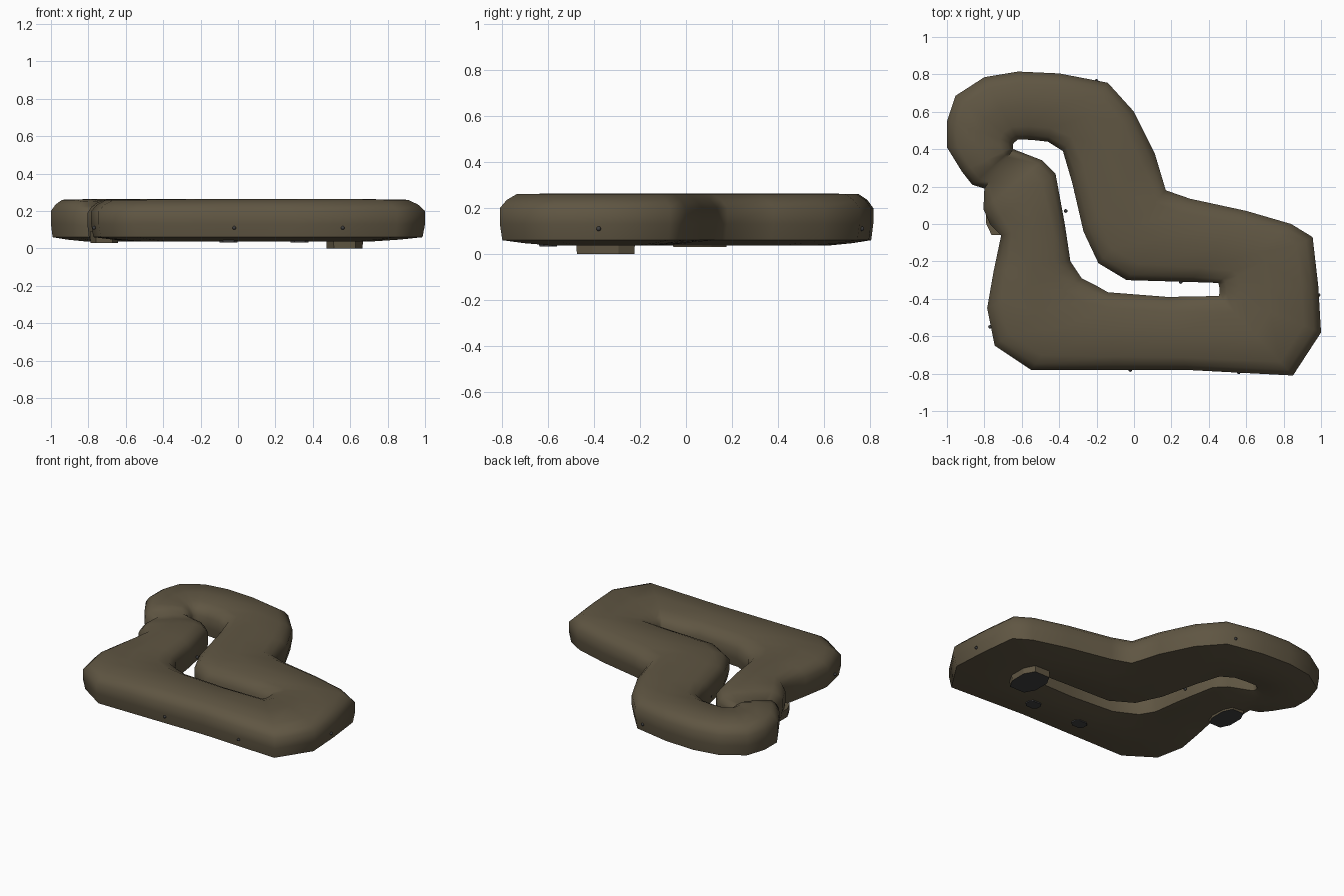
import bpy, bmesh, math

if "Cube" in bpy.data.objects:
    bpy.data.objects.remove(bpy.data.objects["Cube"])

def mat(name, rgb):
    m = bpy.data.materials.new(name)
    m.diffuse_color = (*rgb, 1)
    m.use_nodes = True
    m.node_tree.nodes["Principled BSDF"].inputs["Base Color"].default_value = m.diffuse_color
    return m

BROWN = mat("olive brown", (0.115, 0.092, 0.055))
GREY = mat("dark grey", (0.05, 0.05, 0.052))

def finish(name, bm, mats, angle=None):
    bmesh.ops.recalc_face_normals(bm, faces=bm.faces)
    me = bpy.data.meshes.new(name)
    bm.to_mesh(me)
    bm.free()
    ob = bpy.data.objects.new(name, me)
    bpy.context.collection.objects.link(ob)
    for m in mats:
        me.materials.append(m)
    if angle:
        bpy.ops.object.select_all(action='DESELECT')
        ob.select_set(True)
        bpy.context.view_layer.objects.active = ob
        bpy.ops.object.shade_smooth_by_angle(angle=math.radians(angle))
    return ob

# Folded tube body: each row is outer x, y and inner (slot side) x, y
RINGS = [
    (-.80, .19, -.645, .40), (-.805, .08, -.49, .34), (-.77, 0, -.42, .27),
    (-.71, -.06, -.37, 0), (-.75, -.25, -.34, -.20), (-.785, -.45, -.32, -.23),
    (-.745, -.65, -.28, -.29), (-.55, -.78, -.21, -.325), (-.10, -.78, -.14, -.365),
    (.28, -.78, .18, -.39), (.85, -.81, .455, -.385), (1, -.58, .457, -.36),
    (.985, -.33, .457, -.345), (.955, -.07, .455, -.33), (.84, 0, .45, -.315),
    (.60, .07, .30, -.31), (.30, .135, -.04, -.30), (.17, .18, -.19, -.21),
    (.11, .38, -.27, -.04), (0, .60, -.33, .22), (-.14, .755, -.38, .39),
    (-.40, .805, -.46, .44), (-.62, .815, -.55, .45), (-.80, .785, -.62, .452),
    (-.955, .685, -.635, .44), (-1, .55, -.645, .43), (-1, .41, -.648, .42),
    (-.92, .28, -.648, .41), (-.865, .21, -.647, .405)]
# Cross-section: fraction from outer to inner side, height
PROFILE = [(.025, .06), (0, .13), (0, .20), (.07, .235), (.17, .26), (.5, .263),
           (.80, .255), (.93, .23), (1, .19), (1, .12), (.975, .06), (.75, .045),
           (.5, .038), (.25, .047)]
SQUASH = {0: .82, 1: .93, 28: .95}   # pinched seam where the two ends meet

bm = bmesh.new()
loops = []
for i, (ox, oy, ix, iy) in enumerate(RINGS):
    s = SQUASH.get(i, 1)
    loops.append([bm.verts.new((ox + (ix - ox) * t, oy + (iy - oy) * t,
                                z if z < .1 else .06 + (z - .06) * s)) for t, z in PROFILE])
n = len(PROFILE)
for a, b in zip(loops, loops[1:] + loops[:1]):
    for j in range(n):
        k = (j + 1) % n
        bm.faces.new((a[j], a[k], b[k], b[j]))
finish("folded_body", bm, [BROWN], 65)

# Eight-sided pads under the body: brown sides, grey sole
def pad(name, x, y, hx, hy, z0, z1, sole_only=False):
    bm = bmesh.new()
    outline = [(1, -.45), (1, .45), (.6, 1), (-.6, 1), (-1, .45), (-1, -.45), (-.6, -1), (.6, -1)]
    low = [bm.verts.new((x + hx * u * .96, y + hy * v * .96, z0)) for u, v in outline]
    top = [bm.verts.new((x + hx * u, y + hy * v, z1)) for u, v in outline]
    sole = bm.faces.new(low)
    sole.material_index = 1
    bm.faces.new(top)
    for j in range(8):
        k = (j + 1) % 8
        f = bm.faces.new((low[j], low[k], top[k], top[j]))
        f.material_index = 1 if sole_only else 0
    finish(name, bm, [BROWN, GREY])

pad("right_foot", .57, -.35, .10, .13, 0, .08)
pad("left_foot", -.715, .06, .077, .12, .03, .09)
pad("underside_port_1", .33, -.60, .05, .04, .032, .06, True)
pad("underside_port_2", -.05, -.60, .05, .04, .032, .06, True)

# Small studs around the side walls
STUDS = [(-.02, -.78), (.56, -.793), (-.77, -.55), (.987, -.38), (-.20, .765),
         (.175, .16), (-.365, .07), (-.31, .17), (.25, -.31)]
for i, (x, y) in enumerate(STUDS):
    bm = bmesh.new()
    bmesh.ops.create_uvsphere(bm, u_segments=8, v_segments=6, radius=.01)
    bmesh.ops.translate(bm, verts=bm.verts, vec=(x, y, .11))
    finish(f"side_stud_{i + 1}", bm, [GREY], 60)
